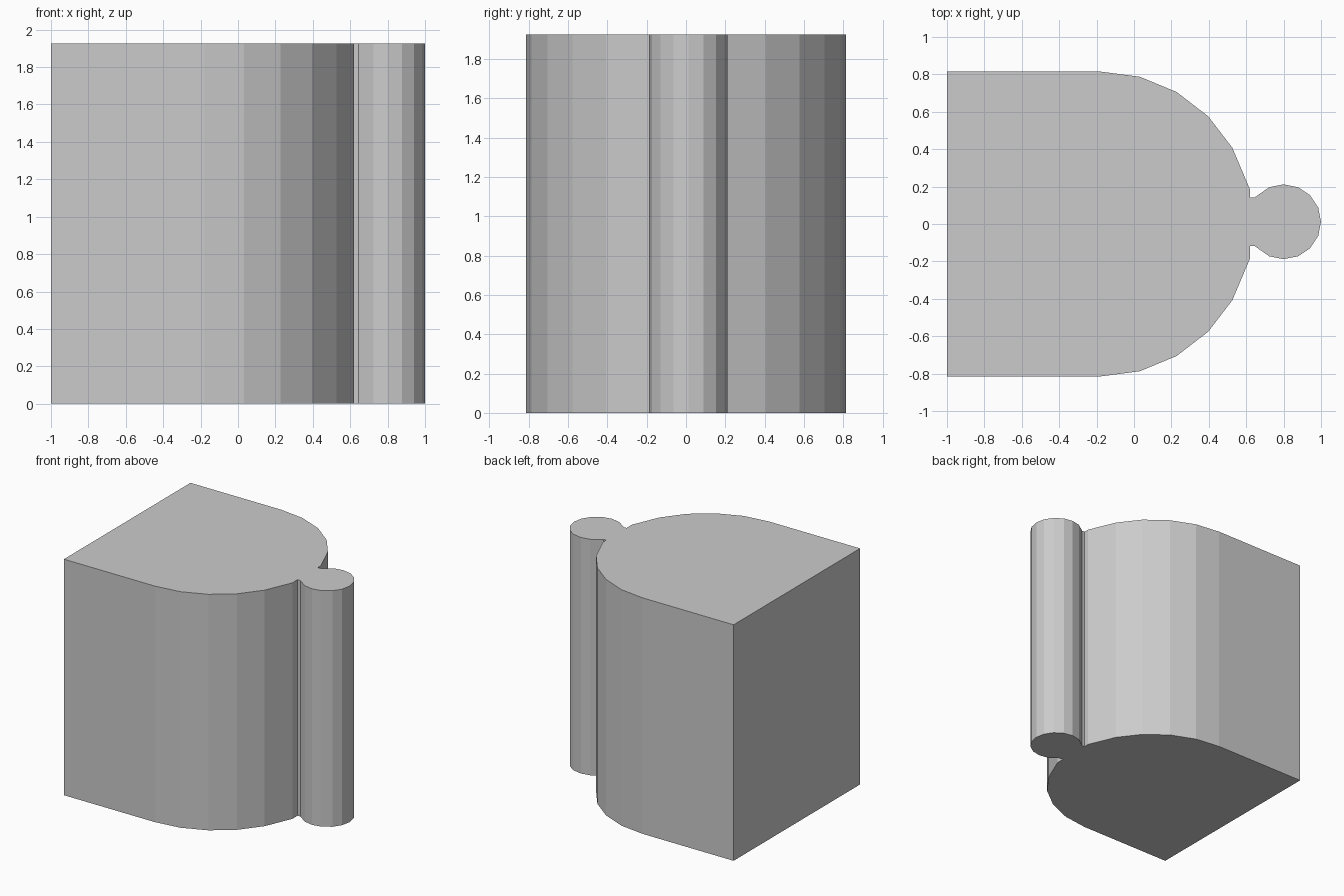
import bpy, bmesh
from math import sin, cos, radians

if "Cube" in bpy.data.objects:
    bpy.data.objects.remove(bpy.data.objects["Cube"])

HEIGHT = 1.925


def arc(cx, cy, r, start, end, step):
    """Points on an arc, angles in degrees."""
    n = round((end - start) / step)
    return [(cx + r * cos(radians(start + i * step)),
             cy + r * sin(radians(start + i * step))) for i in range(n + 1)]


def prism(name, outline, height):
    """Extrude a flat outline upward from z = 0."""
    bm = bmesh.new()
    base = bm.faces.new([bm.verts.new((x, y, 0)) for x, y in outline])
    top = bmesh.ops.extrude_face_region(bm, geom=[base], use_keep_orig=True)
    verts = [v for v in top["geom"] if isinstance(v, bmesh.types.BMVert)]
    bmesh.ops.translate(bm, verts=verts, vec=(0, 0, height))
    bmesh.ops.recalc_face_normals(bm, faces=bm.faces)
    mesh = bpy.data.meshes.new(name)
    bm.to_mesh(mesh)
    bm.free()
    obj = bpy.data.objects.new(name, mesh)
    bpy.context.collection.objects.link(obj)
    return obj


# Round locking knob and its narrow neck, counter-clockwise from below
knob_y = 0.012
knob = [(0.62, knob_y - 0.13), (0.645, knob_y - 0.13)]
knob += arc(0.80, knob_y, 0.2, -112.5, 112.5, 22.5)
knob += [(0.645, knob_y + 0.13), (0.62, knob_y + 0.13)]

# Body: square back, half-round front in 15 degree facets
upper = [(0.62, 0.185)] + arc(-0.18, 0, 0.815, 30, 90, 15) + [(-1, 0.815)]
lower = [(x, -y) for x, y in reversed(upper)]

prism("block_with_knob", lower + knob + upper, HEIGHT)
